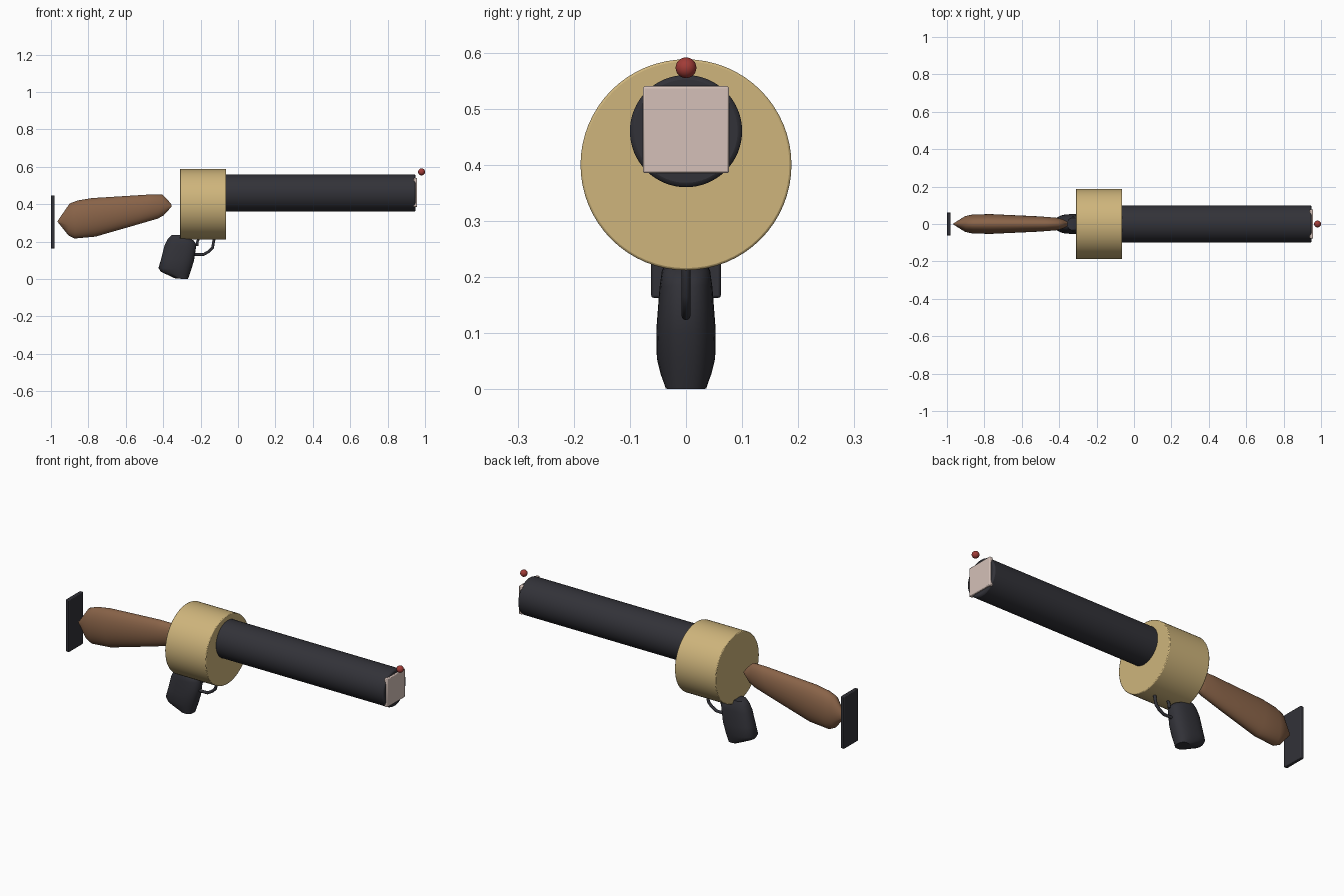
import bpy, bmesh, math
from mathutils import Matrix, Vector

cube = bpy.data.objects.get("Cube")
if cube:
    bpy.data.objects.remove(cube, do_unlink=True)


def material(name, rgb):
    m = bpy.data.materials.new(name)
    m.use_nodes = True
    color = (*rgb, 1.0)
    m.diffuse_color = color
    m.node_tree.nodes["Principled BSDF"].inputs["Base Color"].default_value = color
    return m


BRASS = material("pale brass", (0.62, 0.46, 0.20))
STEEL = material("dark steel", (0.032, 0.032, 0.040))
WOOD = material("brown wood", (0.25, 0.125, 0.065))
PINK = material("pale pink", (0.66, 0.53, 0.48))
RED = material("red", (0.36, 0.045, 0.038))


def finish(name, bm, mat, bevel=0.0, angle=35):
    """Turn a bmesh into a shaded object."""
    bmesh.ops.recalc_face_normals(bm, faces=bm.faces)
    mesh = bpy.data.meshes.new(name)
    bm.to_mesh(mesh)
    bm.free()
    mesh.materials.append(mat)
    ob = bpy.data.objects.new(name, mesh)
    bpy.context.collection.objects.link(ob)
    if bevel:
        mod = ob.modifiers.new("Bevel", "BEVEL")
        mod.width = bevel
        mod.segments = 2
        mod.limit_method = "ANGLE"
        mod.angle_limit = math.radians(40)
    bpy.ops.object.select_all(action="DESELECT")
    ob.select_set(True)
    bpy.context.view_layer.objects.active = ob
    bpy.ops.object.shade_smooth_by_angle(angle=math.radians(angle))
    return ob


def cylinder_x(name, x0, x1, z, radius, mat, bevel):
    bm = bmesh.new()
    place = Matrix.Translation(((x0 + x1) / 2, 0, z)) @ Matrix.Rotation(math.pi / 2, 4, "Y")
    bmesh.ops.create_cone(bm, cap_ends=True, segments=64, radius1=radius,
                          radius2=radius, depth=x1 - x0, matrix=place)
    return finish(name, bm, mat, bevel)


def box(name, low, high, mat, bevel):
    low, high = Vector(low), Vector(high)
    bm = bmesh.new()
    place = Matrix.Translation((low + high) / 2) @ Matrix.Diagonal((*(high - low), 1))
    bmesh.ops.create_cube(bm, size=1, matrix=place)
    return finish(name, bm, mat, bevel)


def loft(name, sections, mat, power=1.0, sides=32):
    """Skin oval sections, each given by two outline points and a half width."""
    bm = bmesh.new()
    rings = []
    for ax, az, bx, bz, width in sections:
        a, b = Vector((ax, 0, az)), Vector((bx, 0, bz))
        ring = []
        for i in range(sides):
            t = math.tau * i / sides
            c, s = (math.copysign(abs(f(t)) ** power, f(t)) for f in (math.cos, math.sin))
            ring.append(bm.verts.new((a + b) / 2 + (a - b) / 2 * c + Vector((0, width * s, 0))))
        rings.append(ring)
    for r, q in zip(rings, rings[1:]):
        for i in range(sides):
            j = (i + 1) % sides
            bm.faces.new((r[i], r[j], q[j], q[i]))
    bm.faces.new(rings[0])
    bm.faces.new(rings[-1])
    return finish(name, bm, mat, angle=50)


def rod(name, points, radius, mat):
    curve = bpy.data.curves.new(name, "CURVE")
    curve.dimensions = "3D"
    curve.bevel_depth = radius
    curve.bevel_resolution = 3
    curve.use_fill_caps = True
    spline = curve.splines.new("POLY")
    spline.points.add(len(points) - 1)
    for p, (x, z) in zip(spline.points, points):
        p.co = (x, 0, z, 1)
    curve.materials.append(mat)
    ob = bpy.data.objects.new(name, curve)
    bpy.context.collection.objects.link(ob)
    return ob


# Drum, barrel and muzzle
cylinder_x("drum", -0.311, -0.063, 0.40, 0.188, BRASS, 0.004)
cylinder_x("barrel", -0.08, 0.949, 0.46, 0.10, STEEL, 0.008)
box("muzzle_plate", (0.938, -0.077, 0.385), (0.958, 0.077, 0.54), PINK, 0.004)

# Front sight bead
bm = bmesh.new()
bmesh.ops.create_uvsphere(bm, u_segments=32, v_segments=16, radius=0.0185,
                          matrix=Matrix.Translation((0.9815, 0, 0.573)))
finish("sight_bead", bm, RED)

# Shoulder stock with its separate butt plate
loft("stock", [
    (-0.965, 0.31, -0.963, 0.304, 0.004),
    (-0.90, 0.404, -0.906, 0.233, 0.042),
    (-0.858, 0.42, -0.874, 0.217, 0.05),
    (-0.78, 0.433, -0.762, 0.227, 0.053),
    (-0.473, 0.452, -0.55, 0.288, 0.041),
    (-0.404, 0.452, -0.43, 0.323, 0.034),
    (-0.377, 0.425, -0.398, 0.34, 0.027),
    (-0.355, 0.397, -0.357, 0.385, 0.012),
], WOOD)
box("butt_plate", (-1.0, -0.062, 0.163), (-0.98, 0.062, 0.448), STEEL, 0.004)

# Pistol grip
loft("grip", [
    (-0.355, 0.235, -0.297, 0.235, 0.032),
    (-0.375, 0.215, -0.238, 0.207, 0.043),
    (-0.393, 0.18, -0.222, 0.185, 0.047),
    (-0.41, 0.11, -0.235, 0.10, 0.053),
    (-0.425, 0.06, -0.25, 0.05, 0.052),
    (-0.414, 0.04, -0.26, 0.02, 0.046),
    (-0.335, 0.003, -0.268, 0.0, 0.036),
], STEEL, power=0.8)

# Trigger and its guard
rod("trigger_guard", [(-0.24, 0.131), (-0.185, 0.131), (-0.155, 0.148),
                      (-0.136, 0.168), (-0.126, 0.225)], 0.008, STEEL)
rod("trigger", [(-0.205, 0.225), (-0.217, 0.20), (-0.218, 0.178)], 0.007, STEEL)
